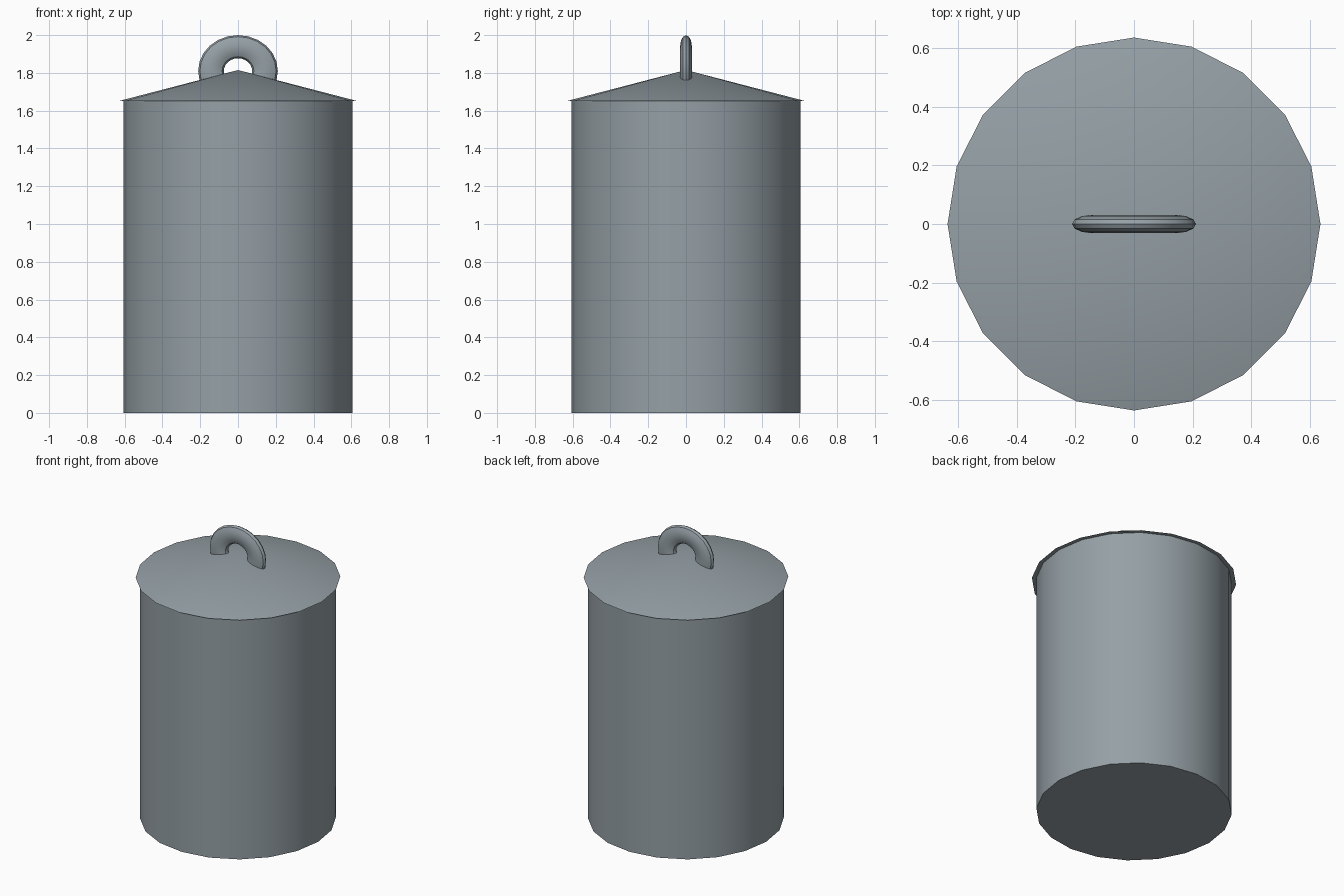
import bpy
import math

cube = bpy.data.objects.get("Cube")
if cube:
    bpy.data.objects.remove(cube, do_unlink=True)

SIDES = 20
BODY_HEIGHT = 1.65
LID_HEIGHT = 0.165

# Single metal colour
steel = bpy.data.materials.new("grey_steel")
steel.use_nodes = True
colour = (0.30, 0.35, 0.38, 1)
steel.diffuse_color = colour
steel.node_tree.nodes["Principled BSDF"].inputs["Base Color"].default_value = colour


def finish(name):
    """Name the active part, apply its scale, colour it and smooth it."""
    part = bpy.context.object
    part.name = name
    bpy.ops.object.transform_apply(location=False, rotation=True, scale=True)
    part.data.materials.append(steel)
    bpy.ops.object.shade_smooth_by_angle(angle=math.radians(35))
    return part


# Cylindrical body
bpy.ops.mesh.primitive_cylinder_add(vertices=SIDES, radius=0.607, depth=BODY_HEIGHT,
                                    location=(0, 0, BODY_HEIGHT / 2))
finish("can_body")

# Shallow conical lid that overhangs the body
bpy.ops.mesh.primitive_cone_add(vertices=SIDES, radius1=0.635, radius2=0, depth=LID_HEIGHT,
                                location=(0, 0, BODY_HEIGHT + LID_HEIGHT / 2))
finish("lid")

# Flattened upright ring, half sunk into the lid
bpy.ops.mesh.primitive_torus_add(major_segments=24, minor_segments=12,
                                 major_radius=0.143, minor_radius=0.068,
                                 location=(0, 0, 1.81), rotation=(math.pi / 2, 0, 0))
bpy.context.object.scale = (1, 0.9, 0.46)
finish("lid_handle")
